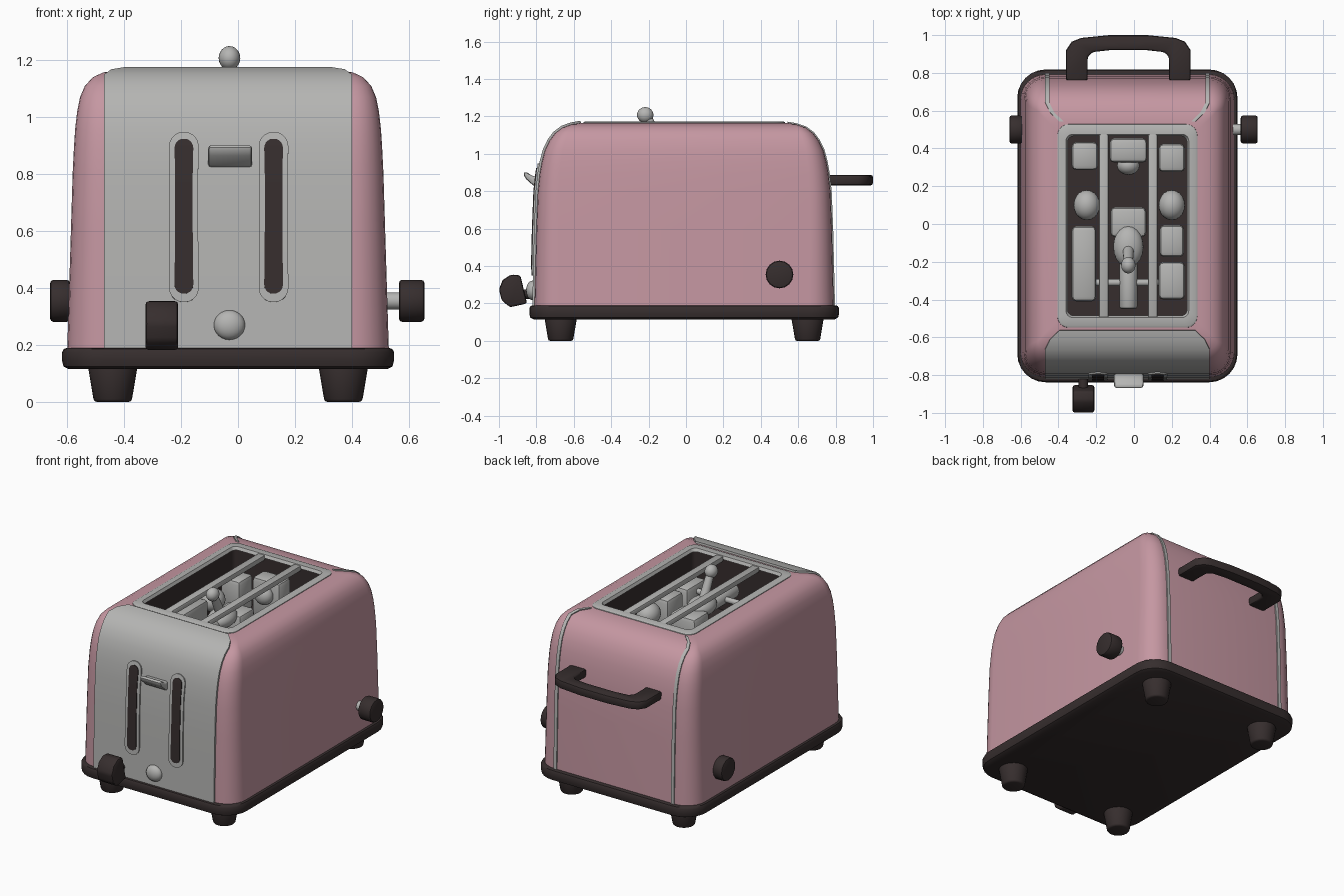
import bpy, bmesh, math
from mathutils import Matrix, Vector

if "Cube" in bpy.data.objects:
    bpy.data.objects.remove(bpy.data.objects["Cube"])


def material(name, rgb):
    m = bpy.data.materials.new(name)
    m.use_nodes = True
    m.diffuse_color = (*rgb, 1)
    m.node_tree.nodes["Principled BSDF"].inputs["Base Color"].default_value = (*rgb, 1)
    return m


PINK = material("pink enamel", (0.56, 0.31, 0.36))
GREY = material("grey metal", (0.46, 0.46, 0.45))
DARK = material("dark plastic", (0.037, 0.027, 0.027))
CX, CY = -0.035, -0.01


def finish(bm, name, mats, bevel=0, angle=40):
    bmesh.ops.recalc_face_normals(bm, faces=bm.faces)
    if bevel:
        edges = [e for e in bm.edges if e.calc_face_angle(0) > math.radians(35)]
        bmesh.ops.bevel(bm, geom=edges, offset=bevel, segments=2, profile=0.5, affect='EDGES')
    mesh = bpy.data.meshes.new(name)
    bm.to_mesh(mesh)
    bm.free()
    ob = bpy.data.objects.new(name, mesh)
    bpy.context.collection.objects.link(ob)
    for m in mats:
        mesh.materials.append(m)
    bpy.ops.object.select_all(action='DESELECT')
    ob.select_set(True)
    bpy.context.view_layer.objects.active = ob
    bpy.ops.object.shade_smooth_by_angle(angle=math.radians(angle))
    return ob


def rounded_ring(z, hx, hy, r, n=6):
    pts = []
    for q, (sx, sy) in enumerate([(1, 1), (-1, 1), (-1, -1), (1, -1)]):
        for i in range(n + 1):
            a = math.pi / 2 * (q + i / n)
            pts.append((CX + sx * (hx - r) + r * math.cos(a),
                        CY + sy * (hy - r) + r * math.sin(a), z))
    return pts


def loft(name, levels, mats, closed=False, dark_from=None):
    """Skin rounded rectangles; closed joins the last ring to the first."""
    bm = bmesh.new()
    rings = [[bm.verts.new(p) for p in rounded_ring(*lv)] for lv in levels]
    count = len(rings[0])
    for k in range(len(rings) - (0 if closed else 1)):
        a, b = rings[k], rings[(k + 1) % len(rings)]
        for i in range(count):
            j = (i + 1) % count
            f = bm.faces.new((a[i], a[j], b[j], b[i]))
            f.material_index = int(dark_from is not None and k >= dark_from)
    if not closed:
        bm.faces.new(rings[0])
        bm.faces.new(rings[-1]).material_index = int(dark_from is not None)
    return finish(bm, name, mats)


def box(name, mat, centre, size, bevel=0.015):
    bm = bmesh.new()
    bmesh.ops.create_cube(bm, size=1, matrix=Matrix.Translation(centre) @ Matrix.Diagonal((*size, 1)))
    return finish(bm, name, [mat], bevel)


def rod(name, mat, start, end, r1, r2=None, bevel=0, sides=20):
    a, b = Vector(start), Vector(end)
    bm = bmesh.new()
    turn = (b - a).to_track_quat('Z', 'Y').to_matrix().to_4x4()
    bmesh.ops.create_cone(bm, cap_ends=True, segments=sides, radius1=r1, radius2=r2 or r1,
                          depth=(b - a).length, matrix=Matrix.Translation((a + b) / 2) @ turn)
    return finish(bm, name, [mat], bevel)


def ball(name, mat, centre, size):
    bm = bmesh.new()
    bmesh.ops.create_uvsphere(bm, u_segments=20, v_segments=12, radius=1,
                              matrix=Matrix.Translation(centre) @ Matrix.Diagonal((*size, 1)))
    return finish(bm, name, [mat])


def prism(name, mat, outline, push, bevel):
    bm = bmesh.new()
    face = bm.faces.new([bm.verts.new(p) for p in outline])
    top = bmesh.ops.extrude_face_region(bm, geom=[face])["geom"]
    bmesh.ops.translate(bm, vec=push, verts=[v for v in top if isinstance(v, bmesh.types.BMVert)])
    return finish(bm, name, [mat], bevel)


# Body shell: height, half width, half depth
SHELL = [(0.18, 0.565, 0.80), (0.6, 0.552, 0.79), (0.8, 0.546, 0.782), (0.9, 0.541, 0.771),
         (0.96, 0.537, 0.76), (1.02, 0.53, 0.744), (1.07, 0.52, 0.72), (1.11, 0.503, 0.69),
         (1.14, 0.475, 0.65), (1.157, 0.44, 0.60), (1.165, 0.39, 0.552)]


def flat_half(hx):
    return min(0.435, hx - 0.03)


body_levels = [(z, hx, hy, hx - flat_half(hx)) for z, hx, hy in SHELL]
cavity = [(1.166, 0.325, 0.485, 0.03), (0.82, 0.325, 0.485, 0.03)]
loft("body_shell", body_levels + cavity, [PINK, DARK], dark_from=len(SHELL))


def half_depth(z):
    for (z0, _, d0), (z1, _, d1) in zip(SHELL, SHELL[1:]):
        if z <= z1:
            return d0 + (d1 - d0) * (z - z0) / (z1 - z0)
    return SHELL[-1][2]


def strip(name, mat, rows, side, off, thick=0.009):
    """Plate hugging the front (-1) or back (1); rows hold z, left x, right x."""
    bm = bmesh.new()
    pts = [Vector((half_depth(z), z)) for z, _, _ in rows]
    loops = []
    for i, (z, x0, x1) in enumerate(rows):
        t = (pts[min(i + 1, len(pts) - 1)] - pts[max(i - 1, 0)]).normalized()
        n = Vector((t.y, -t.x))
        outer, inner = pts[i] + n * off, pts[i] + n * (off - thick)
        loops.append([bm.verts.new((x, CY + side * p.x, p.y))
                      for x, p in ((x0, outer), (x1, outer), (x1, inner), (x0, inner))])
    for a, b in zip(loops, loops[1:]):
        for i in range(4):
            j = (i + 1) % 4
            bm.faces.new((a[i], a[j], b[j], b[i]))
    bm.faces.new(loops[0])
    bm.faces.new(loops[-1])
    return finish(bm, name, [mat])


# Front panel and back seams
strip("front_panel", GREY, [(z, CX - flat_half(hx), CX + flat_half(hx)) for z, hx, _ in SHELL],
      -1, 0.012, 0.016)
for side, label in ((1, "left"), (-1, "right")):
    strip("back_seam_" + label, GREY,
          [(z, CX + side * flat_half(hx), CX + side * (flat_half(hx) - 0.022)) for z, hx, _ in SHELL],
          1, 0.007)


# Front slots with raised rims
def stadium(x, z0, z1, r, n=5):
    ends = [(r - r * math.cos(math.pi / 2 * i / n), r * math.sin(math.pi / 2 * i / n) + 0.002)
            for i in range(n + 1)]
    rows = [(z0 + d, x - w, x + w) for d, w in ends]
    mid = [(z, x - r, x + r) for z in (0.6, 0.8)]
    return rows + mid + [(z1 - d, x - w, x + w) for d, w in reversed(ends)]


for x, label in ((-0.19, "right"), (0.125, "left")):
    strip("slot_rim_" + label, GREY, stadium(x, 0.35, 0.945, 0.05), -1, 0.02)
    strip("slot_" + label, DARK, stadium(x, 0.38, 0.92, 0.031), -1, 0.024)

# Top frame, bars and base
loft("top_frame", [(1.155, 0.315, 0.475, 0.03), (1.155, 0.372, 0.54, 0.06), (1.169, 0.37, 0.538, 0.06),
                   (1.174, 0.36, 0.528, 0.05), (1.174, 0.325, 0.485, 0.035)], [GREY], closed=True)
for x, label in ((-0.16, "right"), (0.10, "left")):
    box("grill_bar_" + label, GREY, (x, CY, 1.155), (0.05, 0.97, 0.035), 0.008)
loft("base", [(0.115, 0.56, 0.805, 0.13), (0.125, 0.578, 0.823, 0.145), (0.145, 0.583, 0.828, 0.15),
              (0.175, 0.583, 0.828, 0.15), (0.186, 0.577, 0.822, 0.145), (0.19, 0.565, 0.81, 0.13)], [DARK])
for x in (-0.44, 0.37):
    for y in (-0.67, 0.65):
        rod("foot", DARK, (x, y, 0), (x, y, 0.13), 0.066, 0.088, 0.01)

# Parts inside the cavity: centre x, centre y, width, depth, top height
for x, y, w, d, top in [(-0.26, 0.36, 0.14, 0.15, 1.05), (-0.03, 0.39, 0.20, 0.13, 1.09),
                        (0.2, 0.35, 0.14, 0.15, 1.05), (0.2, -0.09, 0.13, 0.17, 1.05),
                        (0.2, -0.3, 0.14, 0.2, 1.05), (-0.265, -0.21, 0.13, 0.4, 1.05),
                        (-0.03, 0.01, 0.19, 0.16, 1.03)]:
    box("inner_block", GREY, (x, y, (top + 0.82) / 2), (w, d, top - 0.82), 0.025)
for x in (-0.25, 0.2):
    ball("inner_knob", GREY, (x, 0.1, 0.99), (0.07, 0.08, 0.07))
ball("inner_knob_back", GREY, (-0.03, 0.31, 1.0), (0.06, 0.05, 0.06))
ball("lever_hub", GREY, (-0.03, -0.12, 1.02), (0.08, 0.11, 0.06))
rod("inner_crossbar", GREY, (-0.22, -0.31, 1.0), (0.16, -0.31, 1.0), 0.018)
rod("inner_roller", GREY, (-0.03, -0.45, 1.0), (-0.03, -0.2, 1.0), 0.048, bevel=0.015)

# Top lever
rod("lever_stem", GREY, (-0.03, -0.13, 1.04), (-0.03, -0.21, 1.2), 0.03, 0.024)
ball("lever_tip", GREY, (-0.03, -0.218, 1.208), (0.038, 0.044, 0.042))

# Front lever, button and dark paddle
prism("front_lever", GREY, [(-0.105, y, z) for y, z in [
    (-0.76, 0.82), (-0.81, 0.825), (-0.855, 0.865), (-0.872, 0.895), (-0.855, 0.905),
    (-0.82, 0.88), (-0.76, 0.88)]], (0.155, 0, 0), 0.012)
ball("front_button", GREY, (-0.03, -0.82, 0.27), (0.055, 0.035, 0.052))
prism("front_paddle", DARK, [(-0.325, y, z) for y, z in [
    (-0.85, 0.2), (-0.885, 0.35), (-0.935, 0.355), (-0.98, 0.325), (-1.0, 0.275),
    (-0.985, 0.215), (-0.94, 0.18)]], (0.115, 0, 0), 0.012)
rod("paddle_stem", DARK, (-0.268, -0.88, 0.25), (-0.268, -0.79, 0.25), 0.025)

# Side knobs
for side, inner, outer, label in ((-1, 0.59, 0.66, "right"), (1, 0.565, 0.655, "left")):
    rod("side_knob_" + label, DARK, (side * inner, 0.5, 0.355), (side * outer, 0.5, 0.355),
        0.074, bevel=0.012, sides=16)
    rod("knob_stem_" + label, GREY, (side * 0.5, 0.5, 0.355), (side * (inner + 0.01), 0.5, 0.355), 0.03)

# Back handle, one half outline mirrored
half = [(0.33, 0.76), (0.33, 0.92), (0.30, 0.965), (0.25, 0.985), (0.1, 1.0)]
inside = [(0.1, 0.92), (0.19, 0.91), (0.215, 0.885), (0.215, 0.76)]
shape = half + [(-x, y) for x, y in reversed(half)]
shape += [(-x, y) for x, y in reversed(inside)] + inside
prism("back_handle", DARK, [(x - 0.03, y, 0.832) for x, y in shape], (0, 0, 0.055), 0.012)
